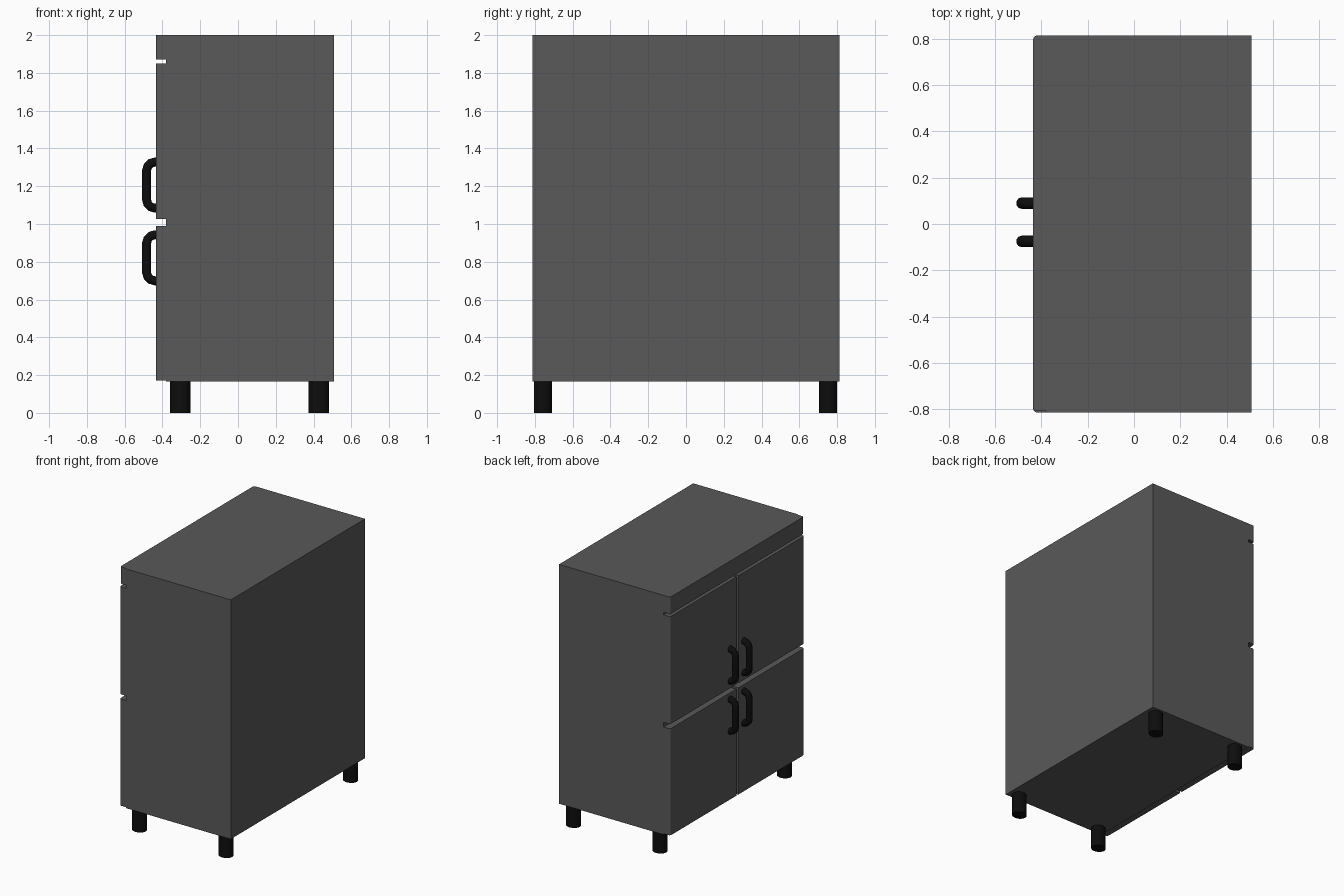
import bpy, bmesh, math

if "Cube" in bpy.data.objects:
    bpy.data.objects.remove(bpy.data.objects["Cube"])


def material(name, v):
    m = bpy.data.materials.new(name)
    m.diffuse_color = (v, v, v, 1)
    m.use_nodes = True
    m.node_tree.nodes["Principled BSDF"].inputs["Base Color"].default_value = m.diffuse_color
    return m


GREY = material("dark_grey", 0.1)
BLACK = material("black", 0.004)


def panel(name, x, y, z, rounded=()):
    """Box from (min, max) ranges; front vertical edges at the given y are rounded."""
    bm = bmesh.new()
    bmesh.ops.create_cube(bm, size=1)
    for v in bm.verts:
        v.co = [r[0] if c < 0 else r[1] for c, r in zip(v.co, (x, y, z))]
    edges = [e for e in bm.edges
             if all(abs(v.co.x - x[0]) < 1e-5 for v in e.verts)
             and any(all(abs(v.co.y - ry) < 1e-5 for v in e.verts) for ry in rounded)]
    if edges:
        bmesh.ops.bevel(bm, geom=edges, offset=0.016, segments=3,
                        profile=0.5, affect='EDGES')
    me = bpy.data.meshes.new(name)
    bm.to_mesh(me)
    bm.free()
    me.materials.append(GREY)
    ob = bpy.data.objects.new(name, me)
    bpy.context.collection.objects.link(ob)
    return ob


def handle(name, y, z):
    """Bent tube with rounded corners, ends sunk into the door."""
    half, r, out = 0.122, 0.045, -0.484
    pts = [(-0.425, z + half)]
    for s in (1, -1):
        arc = [(out + r - r * math.sin(a), z + s * (half - r + r * math.cos(a)))
               for a in (i * math.pi / 6 for i in range(4))]
        pts += arc if s == 1 else arc[::-1]
    pts.append((-0.425, z - half))
    cu = bpy.data.curves.new(name, 'CURVE')
    cu.dimensions = '3D'
    cu.bevel_depth = 0.025
    cu.bevel_resolution = 3
    cu.use_fill_caps = True
    sp = cu.splines.new('POLY')
    sp.points.add(len(pts) - 1)
    for p, (px, pz) in zip(sp.points, pts):
        p.co = (px, y, pz, 1)
    cu.materials.append(BLACK)
    bpy.context.collection.objects.link(bpy.data.objects.new(name, cu))


# carcass and top fascia
W = 0.813
FRONT, BODY = -0.435, -0.38
panel("cabinet_body", (BODY, 0.508), (-W, W), (0.165, 2.0))
panel("top_fascia", (FRONT, BODY), (-0.807, W), (1.87, 2.0), (-0.807, W))

# four doors with their handles
for row, z, hz in (("lower", (0.172, 0.99), 0.821), ("upper", (1.026, 1.85), 1.206)):
    for side, y, hy in (("right", (-W, -0.012), -0.075), ("left", (0.012, W), 0.09)):
        edge = y[0] if side == "right" else y[1]
        panel(f"{row}_{side}_door", (FRONT, BODY), y, z, (edge,))
        handle(f"{row}_{side}_handle", hy, hz)

# four round legs
for nx, x in (("front", -0.305), ("back", 0.428)):
    for ny, y in (("right", -0.757), ("left", 0.752)):
        bpy.ops.mesh.primitive_cylinder_add(vertices=24, radius=1, depth=0.17,
                                            location=(x, y, 0.085))
        leg = bpy.context.object
        leg.name = f"{nx}_{ny}_leg"
        leg.scale = (0.054, 0.048, 1)
        leg.data.materials.append(BLACK)
        bpy.ops.object.shade_smooth_by_angle()
